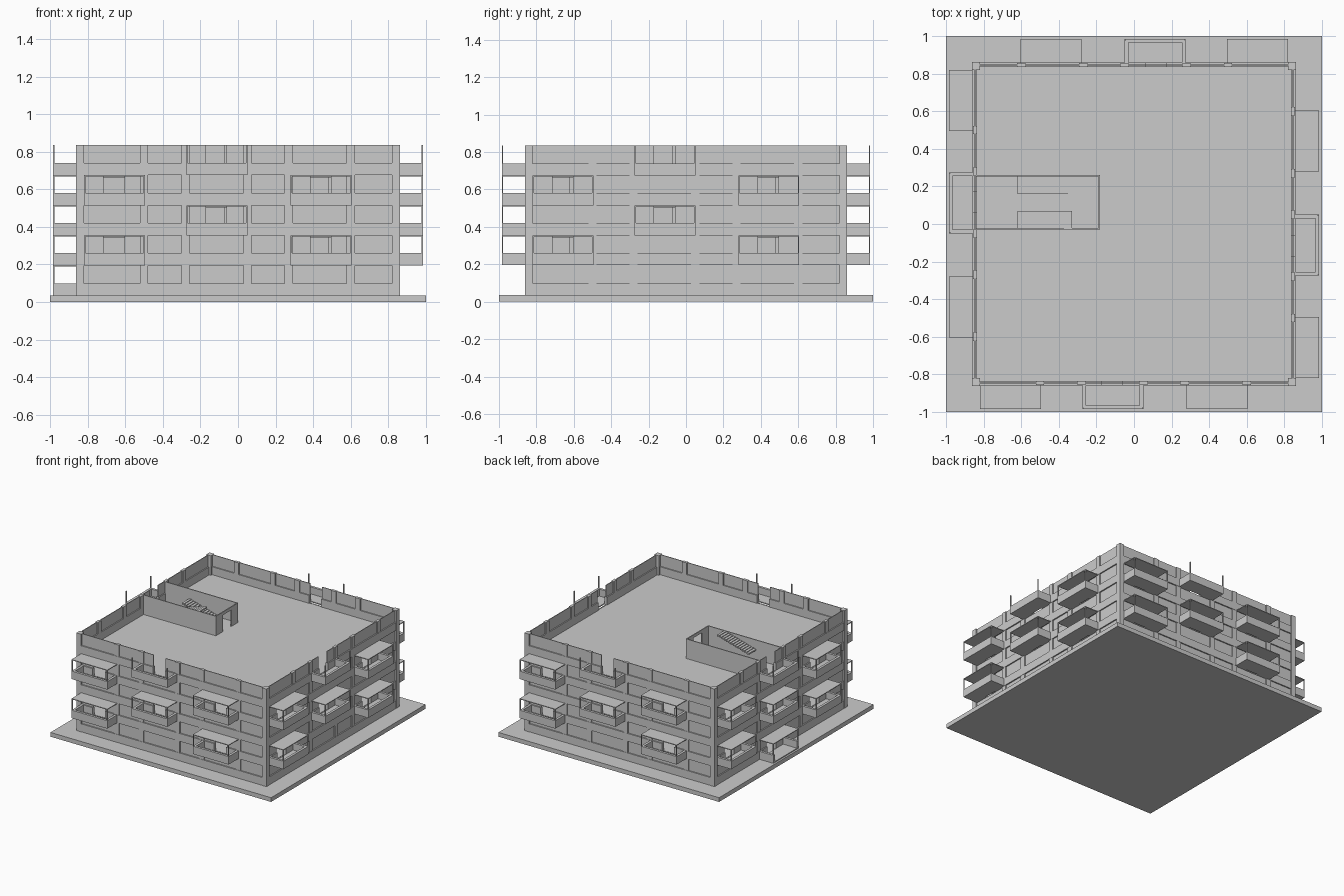
import bpy
import bmesh
from math import radians

cube = bpy.data.objects.get("Cube")
if cube:
    bpy.data.objects.remove(cube, do_unlink=True)

grey = bpy.data.materials.new("concrete grey")
grey.use_nodes = True
COLOUR = (0.6, 0.6, 0.6, 1)
grey.diffuse_color = COLOUR
grey.node_tree.nodes["Principled BSDF"].inputs["Base Color"].default_value = COLOUR

BASE, STOREY, SILL = 0.035, 0.16, 0.065
WALL_IN, WALL_OUT, EDGE = 0.835, 0.86, 0.985
COLUMNS = (-0.5, -0.28, 0.05, 0.27, 0.6)
DOOR_IN, DOOR_OUT, BAY = 0.105, 0.215, 0.325


def make(name, boxes, turn=0):
    """Join boxes (x0, x1, y0, y1, z0, z1) into one object turned about z."""
    bm = bmesh.new()
    for x0, x1, y0, y1, z0, z1 in boxes:
        v = bmesh.ops.create_cube(bm, size=1)["verts"]
        bmesh.ops.scale(bm, vec=(x1 - x0, y1 - y0, z1 - z0), verts=v)
        bmesh.ops.translate(bm, vec=((x0 + x1) / 2, (y0 + y1) / 2, (z0 + z1) / 2), verts=v)
    mesh = bpy.data.meshes.new(name)
    bm.to_mesh(mesh)
    bm.free()
    mesh.materials.append(grey)
    ob = bpy.data.objects.new(name, mesh)
    ob.rotation_euler.z = radians(turn)
    bpy.context.scene.collection.objects.link(ob)
    return ob


def spans(starts):
    """Stretches of wall left between the doors."""
    x = -0.82
    for s in starts:
        yield x, s + DOOR_IN
        x = s + DOOR_OUT
    yield x, 0.82


def balcony(x, z, roofed):
    """Tray with three low walls, two slim posts and a thin roof."""
    x1, t, p = x + BAY, 0.02, 0.007
    top = z + STOREY
    parts = [(x, x1, -EDGE, -WALL_OUT, z, z + 0.008),
             (x, x1, -EDGE, -EDGE + t, z, z + SILL),
             (x, x + t, -EDGE, -WALL_OUT, z, z + SILL),
             (x1 - t, x1, -EDGE, -WALL_OUT, z, z + SILL)]
    for px in (x, x1 - p):
        parts.append((px, px + p, -EDGE, -EDGE + p, z + SILL, top))
    if roofed:
        parts.append((x, x1, -EDGE, -WALL_OUT, top - 0.006, top))
    return parts


def porch(x, z):
    """Entrance with an open front."""
    return [b for i, b in enumerate(balcony(x, z, True)) if i != 1] + [
        (px, px + 0.007, -EDGE, -EDGE + 0.007, z, z + SILL) for px in (x, x + BAY - 0.007)]


# Ground plate and storey floors
make("ground_plate", [(-1, 1, -1, 1, 0, BASE)])
make("storey_floors", [(-0.84, 0.84, -0.84, 0.84, BASE + i * STOREY - 0.012, BASE + i * STOREY)
                       for i in range(1, 5)])

# Four turned facades, the entrance being on the right-hand side
for side, label in enumerate(("front", "right", "back", "left")):
    parapets, panes, columns, trays = [], [], [], []
    for i in range(5):
        z = BASE + i * STOREY
        top = z + STOREY
        if i == 0:
            starts = (-0.275,) if side == 1 else ()
        else:
            starts = (-0.82, 0.28) if i % 2 else (-0.275,)
        for a, b in spans(starts):
            parapets.append((a, b, -WALL_OUT, -WALL_IN, z, z + SILL))
            panes.append((a, b, -0.85, -0.844, z + SILL, top))
        columns += [(c - 0.022, c + 0.022, -WALL_OUT + 0.002, -WALL_IN, z, top) for c in COLUMNS]
        for s in starts:
            trays += porch(s, z) if i == 0 else balcony(s, z, i < 4)
    turn = -90 * side
    make(label + "_parapets", parapets, turn)
    make(label + "_window_panes", panes, turn)
    make(label + "_columns", columns, turn)
    make(label + "_balconies", trays, turn)
    make(label + "_corner_pillar", [(0.82, 0.862, -0.862, -0.82, BASE, BASE + 5 * STOREY)], turn)

# Stairwell walls and two flights on every storey
walls, steps = [], []
XL, XR, YF, YB, T = -0.84, -0.18, -0.03, 0.26, 0.008
COUNT = 14
RUN, RISE = 0.29 / COUNT, STOREY / 2 / COUNT
for i in range(5):
    z = BASE + i * STOREY
    top = z + STOREY
    walls += [(XL, XR, YF, YF + T, z, top), (XL, XR, YB - T, YB, z, top),
              (XR - T, XR, YF, 0.06, z, top), (XR - T, XR, 0.17, YB, z, top),
              (XR - T, XR, 0.06, 0.17, top - 0.025, top)]
    for n in range(COUNT):
        up, xa = z + n * RISE, -0.33 - (n + 1) * RUN
        steps.append((xa, xa + RUN, 0.16, YB - T, max(z, up - RISE), up + RISE))
        up, xa = z + STOREY / 2 + n * RISE, -0.62 + n * RUN
        steps.append((xa, xa + RUN, YF + T, 0.07, up - RISE, up + RISE))
make("stairwell_walls", walls)
make("stair_flights", steps)
